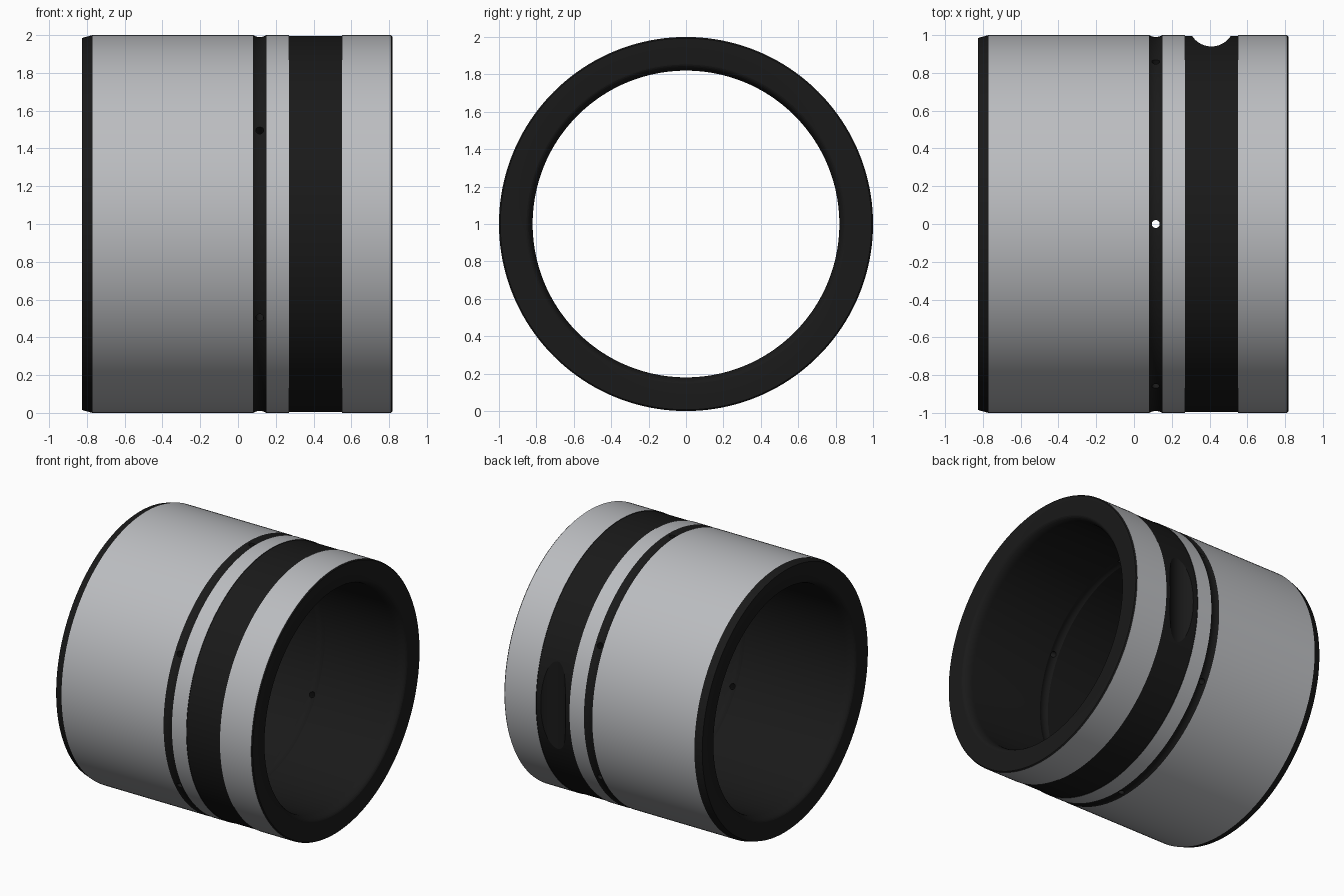
import bpy, bmesh
from math import sin, cos, pi, tau, sqrt
from mathutils import Matrix

if "Cube" in bpy.data.objects:
    bpy.data.objects.remove(bpy.data.objects["Cube"])

SEG = 160
GREY, BLACK = 0, 1


def material(name, c):
    m = bpy.data.materials.new(name)
    m.diffuse_color = (*c, 1)
    m.use_nodes = True
    m.node_tree.nodes["Principled BSDF"].inputs["Base Color"].default_value = m.diffuse_color
    return m


mats = [material("metal_grey", (0.5, 0.51, 0.53)), material("coating_black", (0.01, 0.01, 0.01))]


def finish(name, bm):
    bmesh.ops.recalc_face_normals(bm, faces=bm.faces)
    me = bpy.data.meshes.new(name)
    bm.to_mesh(me)
    bm.free()
    for m in mats:
        me.materials.append(m)
    ob = bpy.data.objects.new(name, me)
    bpy.context.collection.objects.link(ob)
    return ob


def groove(x0, x1, r, depth, n=8):
    # shallow rounded dip between x0 and x1
    return [(x0 + (x1 - x0) * i / n, r + depth * (1 - (2 * i / n - 1) ** 2), BLACK)
            for i in range(n)]


def lip(x_end, sign, n=8, rx=0.07, rr=0.04):
    # rounded mouth of the bore, from the end face inwards
    return [(x_end + sign * rx * (1 - cos(t)), 0.82 + rr * (1 - sin(t)), BLACK)
            for t in (pi / 2 * i / n for i in range(n + 1))]


# Sleeve profile: (x, radius, material of the strip that follows)
profile = [(-0.825, 0.985, BLACK), (-0.77, 1, GREY)]
profile += groove(0.08, 0.15, 1, -0.01)
profile += [(0.15, 1, GREY), (0.27, 1, BLACK), (0.27, 0.996, BLACK), (0.55, 0.996, BLACK),
            (0.55, 1, GREY), (0.81, 1, BLACK), (0.817, 0.993, BLACK)]
profile += lip(0.817, -1)
profile += [(x, r, m) for x, r, m in reversed(groove(0.08, 0.15, 0.82, 0.01) + [(0.15, 0.82, BLACK)])]
profile += list(reversed(lip(-0.825, 1)))

# Lathe the profile around the x axis
bm = bmesh.new()
rings = [[bm.verts.new((x, r * sin(tau * j / SEG), 1 + r * cos(tau * j / SEG)))
          for j in range(SEG)] for x, r, _ in profile]
for i, (_, _, mat) in enumerate(profile):
    a, b = rings[i], rings[(i + 1) % len(rings)]
    for j in range(SEG):
        k = (j + 1) % SEG
        bm.faces.new((a[j], b[j], b[k], a[k])).material_index = mat
sleeve = finish("sleeve", bm)

# Cutters: six radial oil holes and a tangential locking notch at the back
bm = bmesh.new()
for i in range(6):
    m = (Matrix.Translation((0.115, 0, 1)) @ Matrix.Rotation(tau * i / 6, 4, 'X')
         @ Matrix.Translation((0, 0, 0.9)))
    bmesh.ops.create_cone(bm, cap_ends=True, segments=48, radius1=0.021, radius2=0.021,
                          depth=0.4, matrix=m)
bmesh.ops.create_cone(bm, cap_ends=True, segments=96, radius1=0.122, radius2=0.122,
                      depth=1.6, matrix=Matrix.Translation((0.41, 1.062, 1)))
for f in bm.faces:
    f.material_index = BLACK
cutter = finish("hole_cutter", bm)
cutter.hide_render = True

mod = sleeve.modifiers.new("holes", 'BOOLEAN')
mod.object = cutter
mod.operation = 'DIFFERENCE'
mod.solver = 'EXACT'
bpy.context.view_layer.objects.active = sleeve
sleeve.select_set(True)
bpy.ops.object.modifier_apply(modifier=mod.name)
bpy.data.objects.remove(cutter)
bpy.ops.object.shade_smooth_by_angle(angle=pi / 18)
